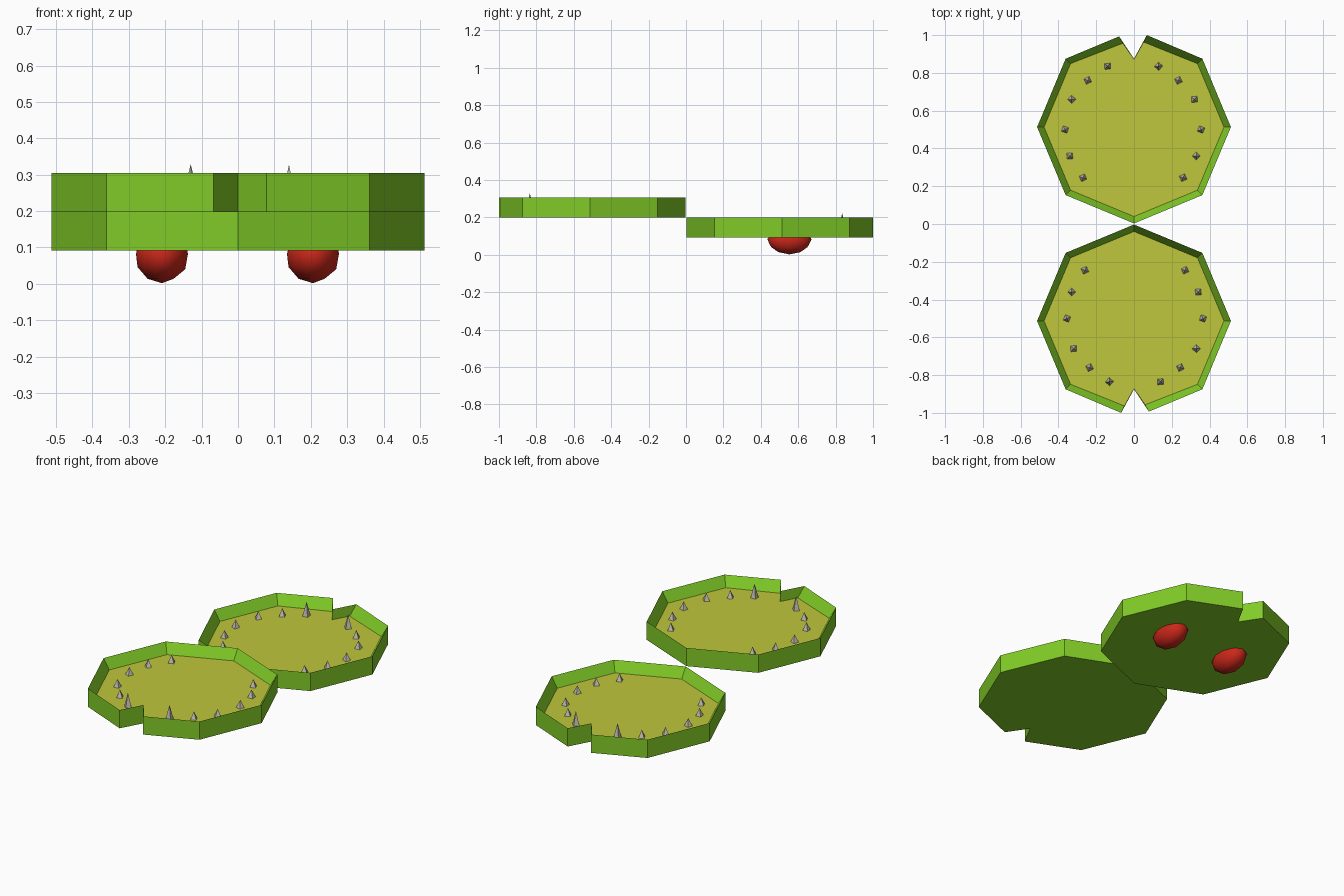
import bpy, bmesh, math
from mathutils import Matrix, Vector

if "Cube" in bpy.data.objects:
    bpy.data.objects.remove(bpy.data.objects["Cube"])


def material(name, color):
    m = bpy.data.materials.new(name)
    m.diffuse_color = (*color, 1)
    m.use_nodes = True
    m.node_tree.nodes["Principled BSDF"].inputs["Base Color"].default_value = m.diffuse_color
    return m


GREEN = material("leaf_green", (0.22, 0.60, 0.02))
YELLOW = material("leaf_inside", (0.53, 0.57, 0.045))
RED = material("berry_red", (0.60, 0.02, 0.01))
BONE = material("spike_grey", (0.55, 0.53, 0.46))


def finish(bm, name, mats):
    bmesh.ops.recalc_face_normals(bm, faces=bm.faces)
    me = bpy.data.meshes.new(name)
    bm.to_mesh(me)
    bm.free()
    ob = bpy.data.objects.new(name, me)
    for m in mats:
        me.materials.append(m)
    bpy.context.collection.objects.link(ob)
    return ob


# Octagonal outline with a notch, and the inset outline of the floor
OUTER = [(0, 0.003), (0.362, 0.153), (0.513, 0.513), (0.362, 0.875), (0.068, 1.0),
         (0, 0.875), (-0.079, 0.993), (-0.362, 0.875), (-0.513, 0.513), (-0.362, 0.153)]
CX = Vector((0, 0.513))
INNER = [tuple(CX + (Vector(p) - CX) * 0.928) for p in OUTER]
INNER[4], INNER[5], INNER[6] = (0.051, 0.963), (0, 0.871), (-0.059, 0.957)
HEIGHT, DEPTH = 0.107, 0.06

# Spike positions on the floor: x, y, height
SPIKES = [(0.265, 0.245, 0.045), (0.335, 0.36, 0.045), (0.36, 0.50, 0.045),
          (0.325, 0.66, 0.045), (0.24, 0.76, 0.045), (0.135, 0.835, 0.083)]


def pad(name, z, turn):
    rot = Matrix.Rotation(turn, 4, 'Z')
    floor_z = z + HEIGHT - DEPTH

    # Tray: bottom, outer wall, sloping inner wall, floor
    bm = bmesh.new()
    low = [bm.verts.new((x, y, z)) for x, y in OUTER]
    rim = [bm.verts.new((x, y, z + HEIGHT)) for x, y in OUTER]
    floor = [bm.verts.new((x, y, floor_z)) for x, y in INNER]
    n = len(OUTER)
    bm.faces.new(low)
    for a, b in ((low, rim), (rim, floor)):
        for i in range(n):
            j = (i + 1) % n
            bm.faces.new((a[i], a[j], b[j], b[i]))
    bm.faces.new(floor).material_index = 1
    bm.transform(rot)
    finish(bm, name, [GREEN, YELLOW])

    # Spikes: four-sided cones along the edge, mirrored
    bm = bmesh.new()
    for x, y, h in SPIKES:
        for s in (1, -1):
            px = s * x - 0.005
            ang = math.atan2(y - CX.y, px) + math.radians(25)
            mat = Matrix.Translation((px, y, floor_z + h / 2)) @ Matrix.Rotation(ang, 4, 'Z')
            bmesh.ops.create_cone(bm, cap_ends=True, segments=4, radius1=0.022,
                                  radius2=0, depth=h, matrix=mat)
    bm.transform(rot)
    finish(bm, name + "_spikes", [BONE])


pad("back_leaf", 0.091, 0)
pad("front_leaf", 0.198, math.pi)

# Red berries under the back leaf, with flattened tops hidden in the leaf
for name, x in (("left_berry", -0.209), ("right_berry", 0.206)):
    bm = bmesh.new()
    bmesh.ops.create_icosphere(bm, subdivisions=2, radius=1)
    for v in bm.verts:
        v.co = Vector((x + v.co.x * 0.075, 0.553 + v.co.y * 0.118,
                       min(0.082 + v.co.z * 0.08, 0.115)))
    for f in bm.faces:
        f.smooth = True
    finish(bm, name, [RED])
